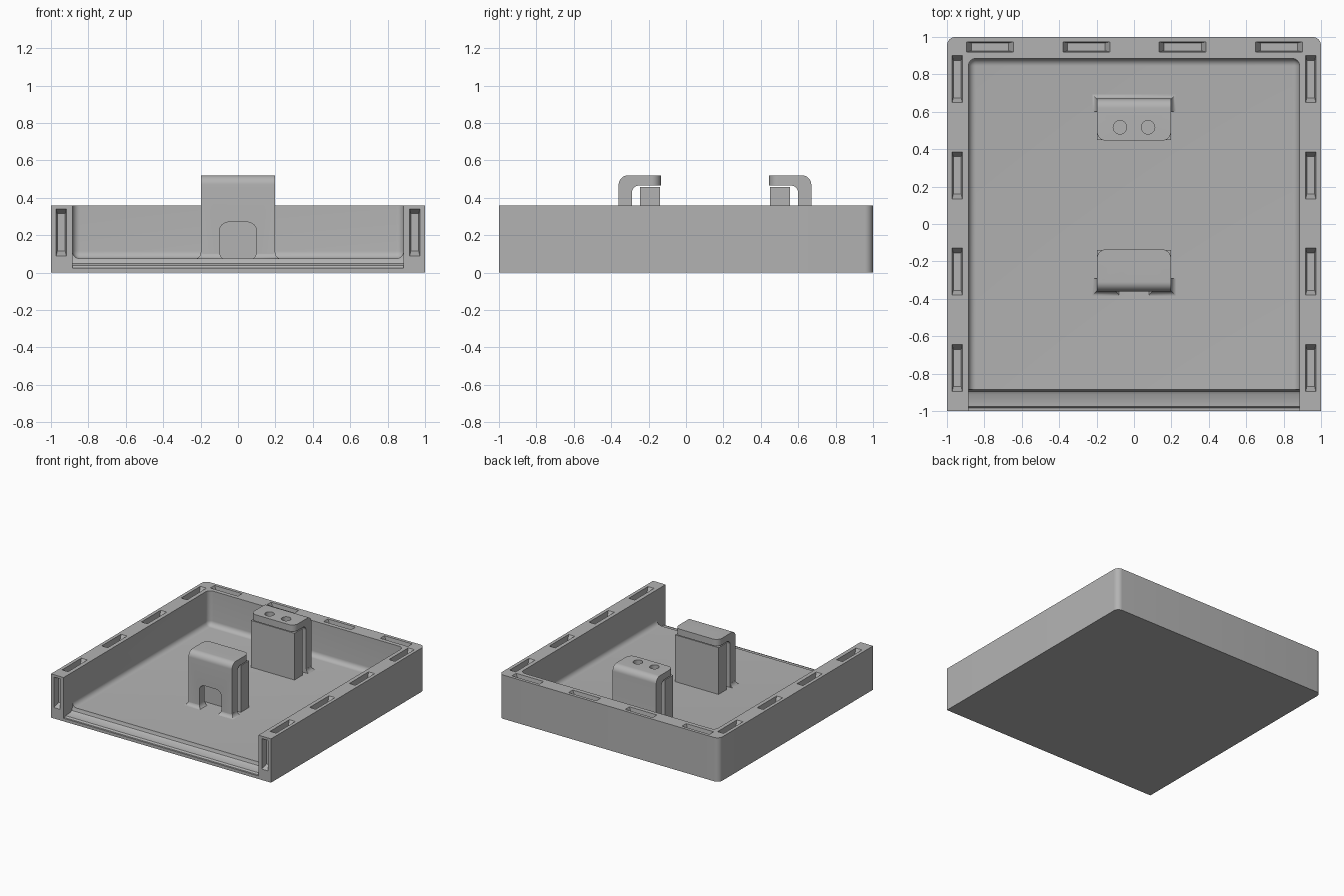
import bpy, bmesh
from math import sin, cos, pi
from mathutils import Matrix, Vector

if "Cube" in bpy.data.objects:
    bpy.data.objects.remove(bpy.data.objects["Cube"])

grey = bpy.data.materials.new("plain_grey")
grey.use_nodes = True
grey.diffuse_color = (0.45, 0.45, 0.45, 1)
grey.node_tree.nodes["Principled BSDF"].inputs["Base Color"].default_value = grey.diffuse_color

FLOOR, INNER, RIM = 0.075, 0.885, 0.36
MID = 0.155  # the two brackets mirror about this y


def finish(bm, name):
    bmesh.ops.recalc_face_normals(bm, faces=bm.faces)
    mesh = bpy.data.meshes.new(name)
    bm.to_mesh(mesh)
    bm.free()
    mesh.materials.append(grey)
    ob = bpy.data.objects.new(name, mesh)
    bpy.context.collection.objects.link(ob)
    return ob


def box(lo, hi, round_edge=None, radius=0.04):
    """Box between two corners; edges picked by round_edge are rounded."""
    bm = bmesh.new()
    lo, hi = Vector(lo), Vector(hi)
    size = Matrix.Diagonal((*(hi - lo), 1))
    bmesh.ops.create_cube(bm, size=1, matrix=Matrix.Translation((lo + hi) / 2) @ size)
    if round_edge:
        bevel(bm, round_edge, radius)
    return bm


def bevel(bm, pick, radius):
    edges = [e for e in bm.edges if pick(*[v.co for v in e.verts])]
    bmesh.ops.bevel(bm, geom=edges, offset=radius, segments=8, profile=0.5, affect='EDGES')


def prism(points, half_width):
    """Extrude a (y, z) outline along x."""
    bm = bmesh.new()
    face = bm.faces.new([bm.verts.new((-half_width, y, z)) for y, z in points])
    new = bmesh.ops.extrude_face_region(bm, geom=[face])["geom"]
    verts = [v for v in new if isinstance(v, bmesh.types.BMVert)]
    bmesh.ops.translate(bm, verts=verts, vec=(2 * half_width, 0, 0))
    return bm


def arc(cy, cz, r, start, end, n=10):
    angles = [start + (end - start) * i / n for i in range(n + 1)]
    return [(cy + r * cos(a), cz + r * sin(a)) for a in angles]


def combine(ob, tool, operation='DIFFERENCE'):
    mod = ob.modifiers.new("shape", 'BOOLEAN')
    mod.operation, mod.solver, mod.object = operation, 'EXACT', tool
    bpy.ops.object.select_all(action='DESELECT')
    bpy.context.view_layer.objects.active = ob
    ob.select_set(True)
    bpy.ops.object.modifier_apply(modifier=mod.name)
    bpy.data.objects.remove(tool)


def smooth(ob):
    bpy.ops.object.select_all(action='DESELECT')
    bpy.context.view_layer.objects.active = ob
    ob.select_set(True)
    bpy.ops.object.shade_smooth_by_angle(angle=0.6)


def vertical(a, b):
    return abs(a.z - b.z) > 0.01 and abs(a.x - b.x) < 0.001 and abs(a.y - b.y) < 0.001


# Tray: rounded back corners, open front
tray = finish(box((-1, -1, 0), (1, 1, RIM),
                  lambda a, b: vertical(a, b) and a.y > 0, 0.045), "tray")
cavity = box((-INNER, -1.2, FLOOR), (INNER, INNER, 1),
             lambda a, b: vertical(a, b) or max(a.z, b.z) < 0.1)
combine(tray, finish(cavity, "cavity_cutter"))

# Stepped lip along the open front
lip = [(-0.885, 0.2), (-0.885, FLOOR), (-0.895, 0.05), (-0.91, 0.04),
       (-0.975, 0.037), (-0.985, 0.025), (-1.1, 0.025), (-1.1, 0.2)]
combine(tray, finish(prism(lip, INNER), "lip_cutter"))

# Tapered pockets in the rim and in the front wall ends
pockets = bmesh.new()


def pocket(matrix):
    made = bmesh.ops.create_cube(pockets, size=1)["verts"]
    for v in made:
        low = v.co.z < 0
        v.co = (v.co.x * (0.042 if low else 0.056),
                v.co.y * (0.2 if low else 0.256), -0.05 if low else 0.005)
    bmesh.ops.transform(pockets, matrix=matrix, verts=made)


for k in range(4):
    along = -0.77 + k * 0.515
    for side in (-1, 1):
        pocket(Matrix.Translation((side * 0.945, along, RIM)))
    pocket(Matrix.Translation((along, 0.947, RIM)) @ Matrix.Rotation(pi / 2, 4, 'Z'))
for side in (-1, 1):
    pocket(Matrix.Translation((side * 0.945, -1, 0.215)) @ Matrix.Rotation(pi / 2, 4, 'X'))
combine(tray, finish(pockets, "pocket_cutter"))
smooth(tray)


# Hooked brackets, each with a clamp block beneath the hook
def place(bm, sign):
    """Offset y from the shared middle, mirrored for the front bracket."""
    for v in bm.verts:
        v.co.y = MID + sign * v.co.y
    return bm


def holes(sign):
    bm = bmesh.new()
    for x in (-0.075, 0.075):
        bmesh.ops.create_cone(bm, cap_ends=True, segments=32, radius1=0.036, radius2=0.036,
                              depth=0.2, matrix=Matrix.Translation((x, 0.362, 0.46)))
    return finish(place(bm, sign), "hole_cutter")


def foot(r=0.035, n=6):
    """Concave flare around the base of the upright."""
    bm = bmesh.new()
    rings = []
    for i in range(n + 1):
        a = pi / 2 * i / n
        grow, z = r * (1 - sin(a)) - 0.001, FLOOR + r * (1 - cos(a)) - 0.002
        x, y = 0.2 + grow, 0.515 + grow
        rings.append([bm.verts.new(p) for p in
                      ((-x, 0.447, z), (x, 0.447, z), (x, y, z), (-x, y, z))])
    for low, high in zip(rings, rings[1:]):
        for j in range(4):
            k = (j + 1) % 4
            bm.faces.new((low[j], low[k], high[k], high[j]))
    bm.faces.new(rings[0])
    bm.faces.new(rings[-1])
    return bm


outline = ([(0.515, 0.06)] + arc(0.465, 0.47, 0.05, 0, pi / 2)
           + [(0.29, 0.52), (0.29, 0.466)]
           + arc(0.405, 0.426, 0.04, pi / 2, 0) + [(0.445, 0.06)])

for label, sign in (("front", -1), ("back", 1)):
    bm = prism(outline, 0.198)
    bevel(bm, lambda a, b: vertical(a, b) and a.y < 0.3, 0.05)
    hook = finish(place(bm, sign), label + "_hook")
    combine(hook, finish(place(foot(), sign), "foot"), 'UNION')
    combine(hook, holes(sign))
    if label == "front":
        arch = box((-0.1, 0.44, 0.065), (0.1, 0.6, 0.27),
                   lambda a, b: abs(a.y - b.y) > 0.01, 0.05)
        combine(hook, finish(place(arch, sign), "arch_cutter"))
    smooth(hook)

    block = finish(place(box((-0.198, 0.295, 0.06), (0.198, 0.4, 0.459)), sign),
                   label + "_clamp_block")
    combine(block, holes(sign))
    smooth(block)
